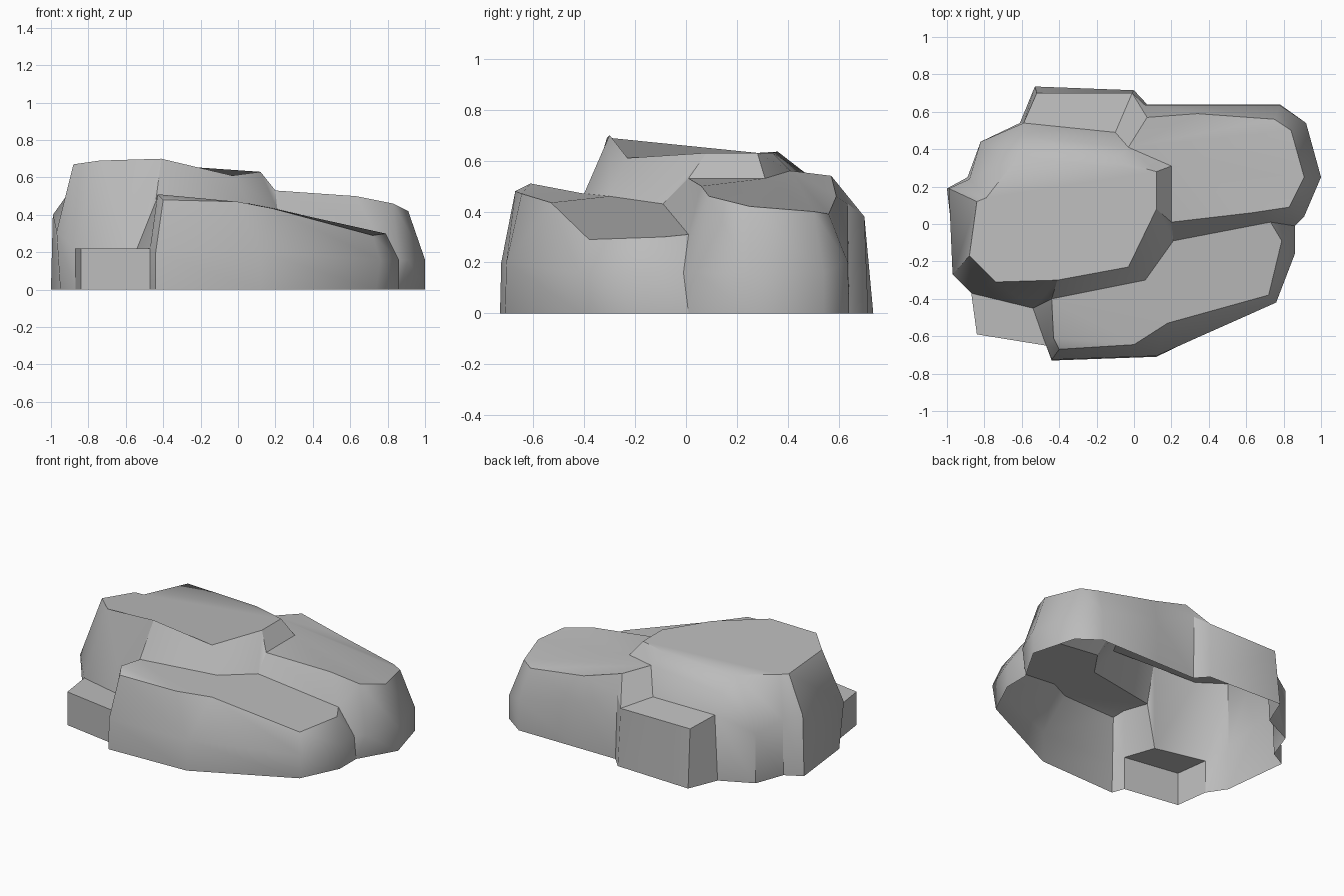
import bpy
import bmesh

if "Cube" in bpy.data.objects:
    bpy.data.objects.remove(bpy.data.objects["Cube"], do_unlink=True)

# One plain stone material
stone_grey = bpy.data.materials.new("stone_grey")
stone_grey.use_nodes = True
grey = (0.5, 0.5, 0.5, 1)
stone_grey.diffuse_color = grey
shader = next(n for n in stone_grey.node_tree.nodes if n.type == 'BSDF_PRINCIPLED')
shader.inputs["Base Color"].default_value = grey
shader.inputs["Roughness"].default_value = 0.9


def floor(*outline):
    """Points of a flat outline on the ground."""
    return [(x, y, 0) for x, y in outline]


def stone(name, cap, *bands):
    """Open shell: a cap polygon plus bands, each joining an upper row to a lower row."""
    bm = bmesh.new()
    made = {}

    def vert(point):
        if point not in made:
            made[point] = bm.verts.new(point)
        return made[point]

    def face(points):
        corners = list(dict.fromkeys(points))
        if len(corners) > 2:
            return bm.faces.new([vert(p) for p in corners])

    top = face(cap)
    for upper, lower in bands:
        for i in range(len(upper) - 1):
            face((upper[i], upper[i + 1], lower[i + 1], lower[i]))
    bmesh.ops.recalc_face_normals(bm, faces=bm.faces[:])
    bm.normal_update()
    if top.normal.z < 0:
        bmesh.ops.reverse_faces(bm, faces=bm.faces[:])

    mesh = bpy.data.meshes.new(name)
    bm.to_mesh(mesh)
    bm.free()
    mesh.materials.append(stone_grey)
    obj = bpy.data.objects.new(name, mesh)
    bpy.context.collection.objects.link(obj)
    bpy.ops.object.select_all(action='DESELECT')
    bpy.context.view_layer.objects.active = obj
    obj.select_set(True)
    bpy.ops.object.shade_smooth_by_angle(angle=0.76)


# Junction points shared by neighbouring stones
block_left = (-.87, -.37, .22)
block_right = (-.54, -.45, .22)
block_corner = (-.47, -.65, .22)
slab_back = (-.44, -.4, .47)
slab_mid = (.06, -.3, .46)
slab_notch = (.21, -.09, .43)
slab_end = (.73, .01, .31)
lobe_front = (.2, .01, .53)
lobe_inner = (.2, .31, .53)
lobe_back = (-.03, .41, .56)
lobe_corner = (.07, .57, .54)
step_left = (-.59, .54, .43)
step_right = (-.1, .49, .4)
step_outer = (-.01, .7, .38)

# Main boulder: plateau, sloping shoulders, exposed right side
west = (-.88, -.17, .67)
south_west = (-.74, -.31, .69)
south = (-.41, -.3, .7)
south_east = (-.03, -.23, .61)
east = (.12, .08, .63)
north_east = (.12, .28, .63)
north = (-.1, .34, .63)
north_west = (-.62, .36, .635)
shoulder = (-.59, .47, .55)
cleft_a = (-.79, .14, .6)
cleft_b = (-.84, .12, .61)
west_low = (-.97, -.27, .31)
side_low = [step_left, (-.82, .44, .33), (-.88, .24, .36), (-.99, .19, .4), west_low]
stone(
    "main_boulder",
    [west, south_west, south, south_east, east, north_east, north, north_west,
     cleft_a, cleft_b],
    ([west, south_west, south, south, south_east, east, east, north_east,
      north, north_west],
     [west_low, block_left, block_right, slab_back, slab_mid, slab_notch,
      lobe_front, lobe_inner, lobe_back, shoulder]),
    ([lobe_back, shoulder], [step_right, step_left]),
    ([shoulder, north_west, cleft_a, cleft_b, west], side_low),
    (side_low + [block_left],
     floor((-.61, .54), (-.82, .44), (-.89, .25), (-1, .19), (-.95, -.25),
           block_left[:2])),
)

# Front slab: sloping top, bulging front wall, steep right end
ridge = (-.43, -.61, .51)
lip = (-.4, -.67, .48)
lip_mid = (0, -.645, .47)
slab_rim = [lip, lip_mid, (.18, -.53, .435), (.72, -.38, .29), (.79, -.09, .3), slab_end]
slab_belly = [(-.44, -.725, .2), (.12, -.705, .2), (.12, -.705, .2),
              (.76, -.42, .16), (.86, -.16, .16), (.86, -.01, .16)]
slab_floor = floor((-.44, -.73), (.12, -.71), (.12, -.71),
                   (.74, -.41), (.86, -.16), (.86, .01))
stone(
    "front_slab",
    [ridge, lip_mid] + slab_rim[2:] + [slab_notch, slab_mid, slab_back],
    ([ridge, lip_mid], [lip, lip]),
    (slab_rim, slab_belly),
    (slab_belly, slab_floor),
    ([slab_back, ridge, lip, slab_belly[0], slab_floor[0]],
     [block_right, block_corner, block_corner, block_corner,
      block_corner[:2] + (0,)]),
)

# Rear lobe: low sloping top with rounded outer wall
lobe_brow = (.63, .06, .5)
lobe_tip = (.83, .09, .46)
lobe_rim = [lobe_tip, (.91, .25, .42), (.84, .5, .4), (.75, .56, .39),
            (.34, .59, .46), lobe_corner]
lobe_belly = [(.91, .04, .16), (1, .25, .16), (.92, .54, .16), (.78, .635, .2),
              (.35, .635, .3), (.06, .635, .43)]
lobe_floor = floor((.86, .01), (1, .25), (.92, .54), (.78, .64), (.35, .64), (.07, .64))
stone(
    "rear_lobe",
    [lobe_front, lobe_brow, lobe_inner],
    ([lobe_inner, lobe_inner, lobe_inner, lobe_back, lobe_back, lobe_corner],
     [lobe_brow] + lobe_rim[:-1]),
    (lobe_rim, lobe_belly),
    (lobe_belly, lobe_floor),
    ([lobe_front, lobe_brow, lobe_tip, lobe_belly[0], lobe_floor[0]],
     [slab_notch, slab_end, slab_end, slab_belly[-1], slab_floor[-1]]),
    ([lobe_back, lobe_corner, lobe_belly[-1]], [step_right, step_outer, step_outer]),
)

# Back step: low ledge behind the boulder
step_rim = [step_left, (-.52, .7, .38), step_outer, lobe_belly[-1]]
stone(
    "back_step",
    [step_right, step_outer, step_rim[1], step_left],
    (step_rim, floor((-.61, .54), (-.53, .735), (0, .715), (.07, .64))),
)

# Small block at the front right
block_rim = [block_left, (-.84, -.59, .22), block_corner]
stone(
    "small_block",
    block_rim + [block_right],
    (block_rim, floor(*(p[:2] for p in block_rim))),
)
